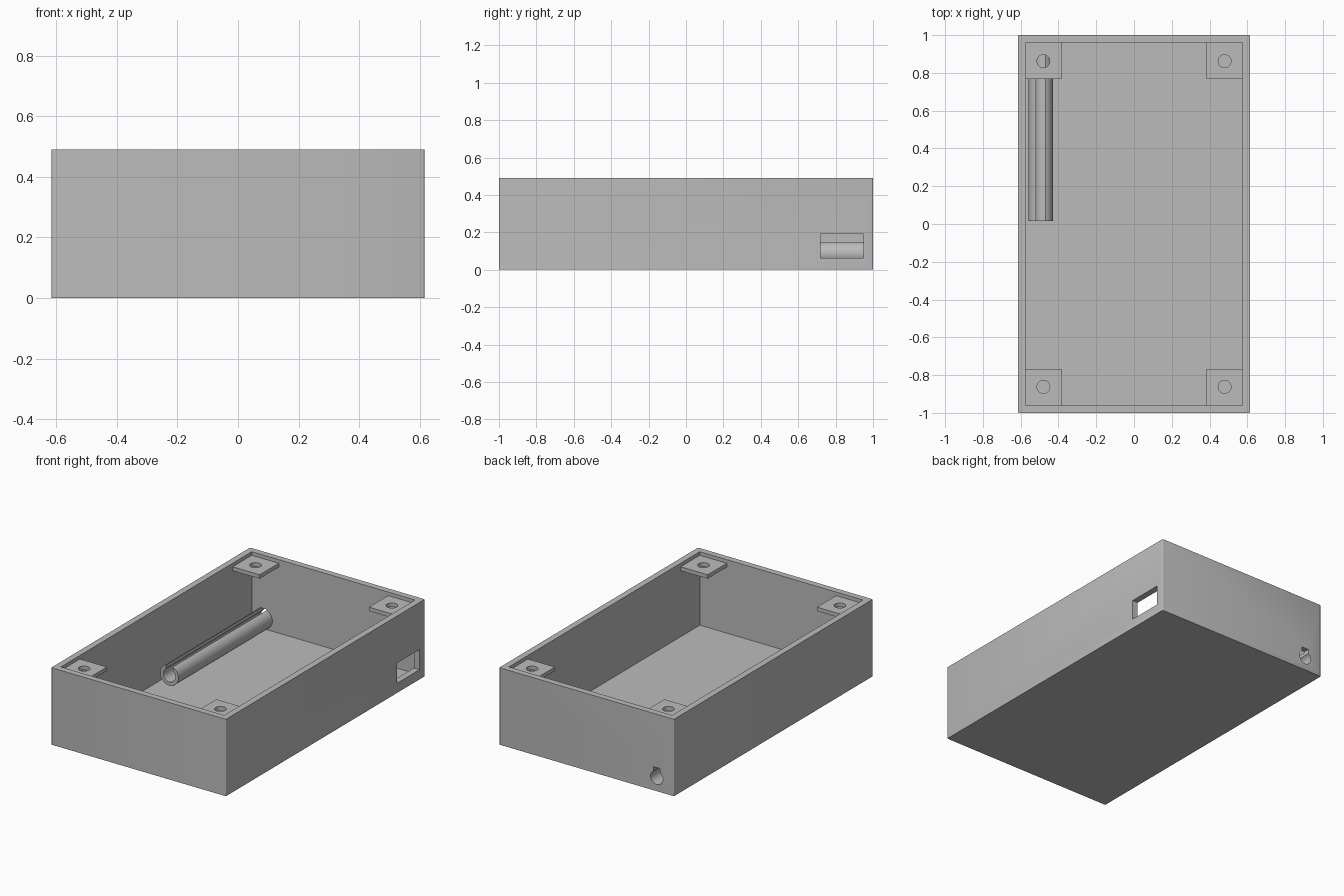
import bpy, bmesh
from math import asin, sin, cos, pi, radians

cube = bpy.data.objects.get("Cube")
if cube:
    bpy.data.objects.remove(cube, do_unlink=True)

grey = bpy.data.materials.new("plain grey")
grey.use_nodes = True
colour = (0.5, 0.5, 0.5, 1)
grey.diffuse_color = colour
grey.node_tree.nodes["Principled BSDF"].inputs["Base Color"].default_value = colour

# Main dimensions
HX, HY, H = 0.615, 1.0, 0.49
WALL, FLOOR = 0.04, 0.022
IX, IY = HX - WALL, HY - WALL
TUBE_X, TUBE_Z, R_OUT, R_IN, SLOT = -0.494, 0.086, 0.064, 0.043, 0.024


def finish(obj, name):
    obj.name = obj.data.name = name
    obj.data.materials.clear()
    obj.data.materials.append(grey)
    return obj


def box(name, lo, hi):
    bpy.ops.mesh.primitive_cube_add(size=1)
    obj = bpy.context.object
    for v in obj.data.vertices:
        v.co = [(a + b) / 2 + c * (b - a) for a, b, c in zip(lo, hi, v.co)]
    return finish(obj, name)


def cylinder(name, centre, radius, depth, rotation=(0, 0, 0)):
    bpy.ops.mesh.primitive_cylinder_add(vertices=48, radius=radius, depth=depth,
                                        location=centre, rotation=rotation)
    return finish(bpy.context.object, name)


def apply_modifier(obj, mod):
    bpy.context.view_layer.objects.active = obj
    bpy.ops.object.modifier_apply(modifier=mod.name)


def cut(obj, cutter):
    cutter.hide_render = True
    mod = obj.modifiers.new("cut", "BOOLEAN")
    mod.operation, mod.solver, mod.object = "DIFFERENCE", "EXACT", cutter
    apply_modifier(obj, mod)
    bpy.data.objects.remove(cutter, do_unlink=True)


def smooth(obj):
    bpy.ops.object.select_all(action="DESELECT")
    obj.select_set(True)
    bpy.context.view_layer.objects.active = obj
    bpy.ops.object.shade_smooth_by_angle(angle=radians(30))


# Open case with slightly softened upright corners
case = box("case", (-HX, -HY, 0), (HX, HY, H))
bm = bmesh.new()
bm.from_mesh(case.data)
upright = [e for e in bm.edges if abs(e.verts[0].co.z - e.verts[1].co.z) > 0.1]
bmesh.ops.bevel(bm, geom=upright, offset=0.007, segments=3, profile=0.5, affect="EDGES")
bm.to_mesh(case.data)
bm.free()
cut(case, box("cavity", (-IX, -IY, FLOOR), (IX, IY, H + 0.1)))

# Side window and rear keyhole
cut(case, box("window", (IX - 0.03, 0.72, 0.062), (HX + 0.1, 0.948, 0.19)))
cut(case, cylinder("bore", (TUBE_X, HY, TUBE_Z), R_IN, 0.16, (pi / 2, 0, 0)))
cut(case, box("slot", (TUBE_X - SLOT, HY - 0.08, TUBE_Z),
              (TUBE_X + SLOT, HY + 0.08, TUBE_Z + R_OUT)))
smooth(case)

# Corner screw tabs, just below the rim
for sx, side in ((-1, "right"), (1, "left")):
    for sy, end in ((-1, "front"), (1, "back")):
        xs = sorted((sx * 0.385, sx * (IX + 0.002)))
        ys = sorted((sy * 0.768, sy * (IY + 0.002)))
        tab = box(f"{end}_{side}_tab", (xs[0], ys[0], 0.442), (xs[1], ys[1], 0.467))
        cut(tab, cylinder("screw_hole", (sx * 0.48, sy * 0.862, 0.455), 0.034, 0.1))
        smooth(tab)


# Slotted tube: C-shaped section drawn along y
def arc(radius, steps=40):
    gap = asin(SLOT / radius)
    for i in range(steps + 1):
        a = gap + (2 * pi - 2 * gap) * i / steps
        yield TUBE_X + radius * sin(a), TUBE_Z + radius * cos(a)


bm = bmesh.new()
rings = []
for y in (0.015, IY + 0.002):
    rings.append([[bm.verts.new((x, y, z)) for x, z in arc(r)] for r in (R_OUT, R_IN)])
(fo, fi), (bo, bi) = rings
for p, q in ((fo, bo), (bi, fi), (fi, fo), (bo, bi)):
    for k in range(len(p) - 1):
        bm.faces.new((p[k], p[k + 1], q[k + 1], q[k]))
for k in (0, -1):
    bm.faces.new((fo[k], bo[k], bi[k], fi[k]))
bmesh.ops.recalc_face_normals(bm, faces=bm.faces[:])
mesh = bpy.data.meshes.new("slotted_tube")
bm.to_mesh(mesh)
bm.free()
tube = bpy.data.objects.new("slotted_tube", mesh)
bpy.context.collection.objects.link(tube)
finish(tube, "slotted_tube")
smooth(tube)
